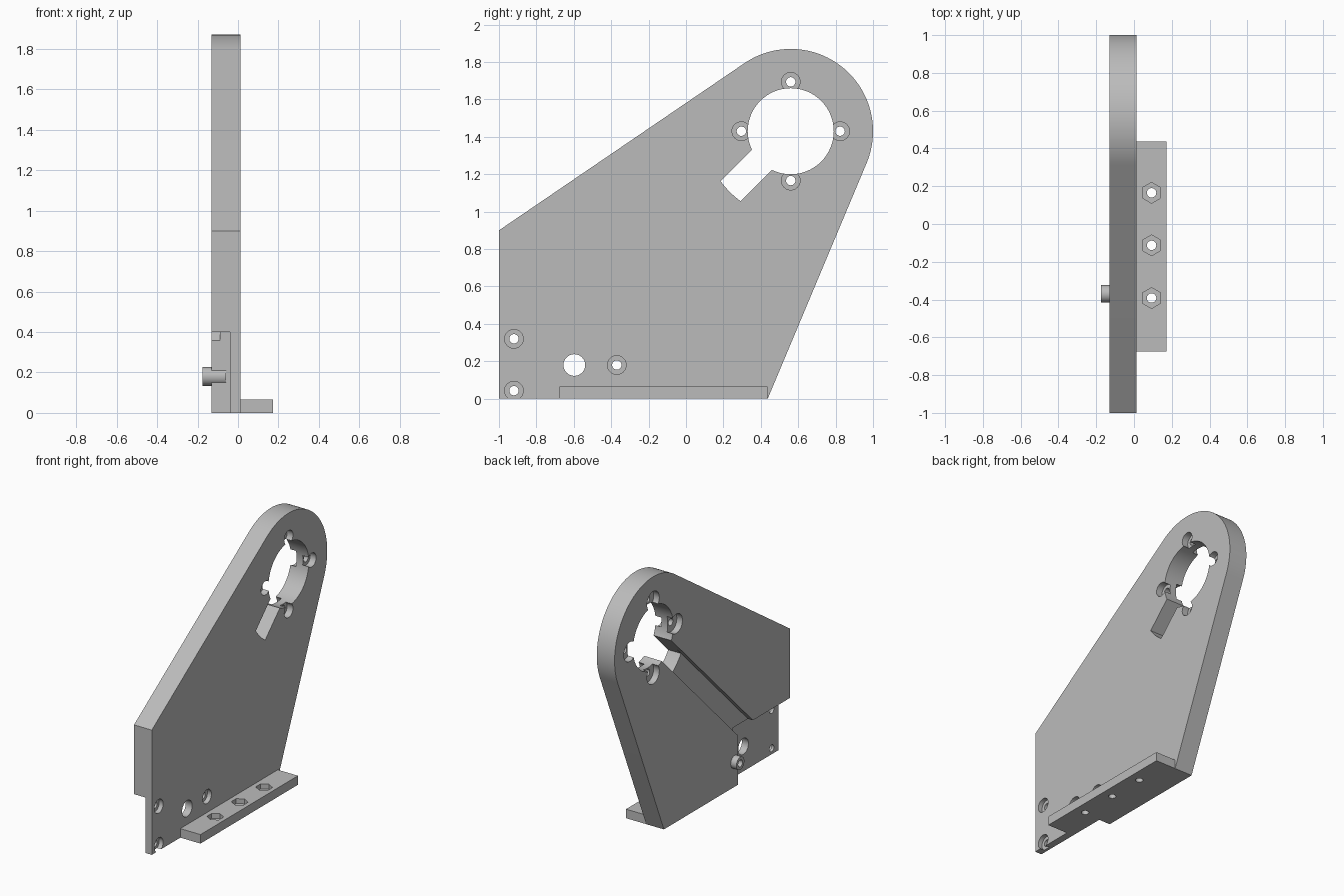
import bpy, bmesh, math
from mathutils import Vector

cube = bpy.data.objects.get("Cube")
if cube:
    bpy.data.objects.remove(cube, do_unlink=True)

grey = bpy.data.materials.new("plain grey")
grey.use_nodes = True
COLOUR = (0.5, 0.5, 0.5, 1)
grey.diffuse_color = COLOUR
grey.node_tree.nodes["Principled BSDF"].inputs["Base Color"].default_value = COLOUR


def prism(name, pts, axis, lo, hi):
    """Extrude a 2D outline: (y, z) points along x, or (x, y) points along z."""
    bm = bmesh.new()
    place = (lambda p: (lo, p[0], p[1])) if axis == "x" else (lambda p: (p[0], p[1], lo))
    face = bm.faces.new([bm.verts.new(place(p)) for p in pts])
    grown = bmesh.ops.extrude_face_region(bm, geom=[face])["geom"]
    move = Vector((hi - lo, 0, 0)) if axis == "x" else Vector((0, 0, hi - lo))
    bmesh.ops.translate(bm, vec=move, verts=[g for g in grown if isinstance(g, bmesh.types.BMVert)])
    bmesh.ops.recalc_face_normals(bm, faces=bm.faces)
    mesh = bpy.data.meshes.new(name)
    bm.to_mesh(mesh)
    bm.free()
    mesh.materials.append(grey)
    ob = bpy.data.objects.new(name, mesh)
    bpy.context.scene.collection.objects.link(ob)
    return ob


def arc(c, r, a0, a1, n):
    return [(c[0] + r * math.cos(a0 + (a1 - a0) * i / n),
             c[1] + r * math.sin(a0 + (a1 - a0) * i / n)) for i in range(n + 1)]


def circle(c, r, n=32, turn=0.0):
    return arc(c, r, turn, turn + math.tau, n)[:-1]


def cut(ob, cutters):
    """Subtract the cutters, bake the result and remove them."""
    for c in cutters:
        c.hide_render = True
        m = ob.modifiers.new("cut", "BOOLEAN")
        m.operation, m.solver, m.object = "DIFFERENCE", "EXACT", c
    bpy.context.view_layer.update()
    deps = bpy.context.evaluated_depsgraph_get()
    mesh = bpy.data.meshes.new_from_object(ob.evaluated_get(deps))
    ob.modifiers.clear()
    ob.data = mesh
    for c in cutters:
        bpy.data.objects.remove(c, do_unlink=True)


def smooth(ob):
    bpy.ops.object.select_all(action="DESELECT")
    ob.select_set(True)
    bpy.context.view_layer.objects.active = ob
    bpy.ops.object.shade_smooth_by_angle(angle=math.radians(30))


# Main dimensions
X0, X1 = -0.13, 0.012           # plate thickness range
HUB, HUB_R, BORE_R = (0.56, 1.43), 0.44, 0.23
FRONT_TOP, BACK_FOOT = (-1.0, 0.9), (0.437, 0.0)
RECESS_X, RECESS_Y, RECESS_Z = -0.04, -0.405, 0.40


def tangent_angle(p, side):
    dy, dz = p[0] - HUB[0], p[1] - HUB[1]
    return math.atan2(dz, dy) % math.tau + side * math.acos(HUB_R / math.hypot(dy, dz))


# Side plate: straight edges running tangent into the round head
start = tangent_angle(BACK_FOOT, 1) - math.tau
end = tangent_angle(FRONT_TOP, -1)
plate = prism("side_plate", [(-1.0, 0.0), BACK_FOOT] + arc(HUB, HUB_R, start, end, 48) + [FRONT_TOP],
              "x", X0, X1)

cutters = []


def bore(c, r, lo, hi, n=32):
    cutters.append(prism("bore_cutter", circle(c, r, n), "x", lo, hi))


# Large bore with the diagonal slot below it
bore(HUB, BORE_R, -0.3, 0.3, 64)
D = math.sqrt(0.5)


def on_diagonal(along, across):
    """Point on the 45 degree line running down from the bore centre."""
    return (HUB[0] - D * along + D * across, HUB[1] - D * along - D * across)


spread = math.asin(0.0755 / 0.46)
slot_end = arc(HUB, 0.46, math.radians(225) - spread, math.radians(225) + spread, 8)
cutters.append(prism("slot_cutter", [on_diagonal(0.1, 0.0755), on_diagonal(0.1, -0.0755)] + slot_end,
                     "x", -0.3, 0.3))

# Shallow cable channel and the open recess it runs into
channel = [on_diagonal(a, s) for a, s in ((0.15, 0.076), (0.15, -0.076), (1.67, -0.076), (1.67, 0.076))]
cutters.append(prism("channel_cutter", channel, "x", -0.3, -0.09))
cutters.append(prism("recess_cutter", [(-1.2, -0.2), (RECESS_Y, -0.2), (RECESS_Y, RECESS_Z),
                                       (-1.2, RECESS_Z)], "x", -0.3, RECESS_X))

# Four head screws, counterbored from both faces
for k in range(4):
    a = k * math.pi / 2
    c = (HUB[0] + 0.264 * math.cos(a), HUB[1] + 0.264 * math.sin(a))
    bore(c, 0.025, -0.3, 0.3)
    bore(c, 0.05, -0.035, 0.3)
    bore(c, 0.07, -0.3, -0.085)

# Lower screw holes and the plain cable hole
BOSS = (-0.37, 0.18)
for c in ((-0.92, 0.32), (-0.92, 0.043), BOSS):
    bore(c, 0.025, -0.3, 0.3)
    bore(c, 0.05, -0.02, 0.3)
bore((-0.597, 0.18), 0.058, -0.3, 0.3)
cut(plate, cutters)
smooth(plate)

# Hollow boss standing out of the plate
boss = prism("screw_boss", circle(BOSS, 0.046), "x", -0.175, -0.06)
cut(boss, [prism("boss_cutter", circle(BOSS, 0.025), "x", -0.3, 0.3)])
smooth(boss)

# Foot flange with three hexagonal nut pockets
flange = prism("foot_flange", [(X1, -0.675), (0.173, -0.675), (0.173, 0.437), (X1, 0.437)], "z", 0.0, 0.065)
pockets = []
for y in (0.165, -0.113, -0.392):
    pockets.append(prism("nut_cutter", circle((0.093, y), 0.055, 6, math.pi / 2), "z", 0.03, 0.2))
    pockets.append(prism("bolt_cutter", circle((0.093, y), 0.025), "z", -0.2, 0.2))
cut(flange, pockets)
smooth(flange)
